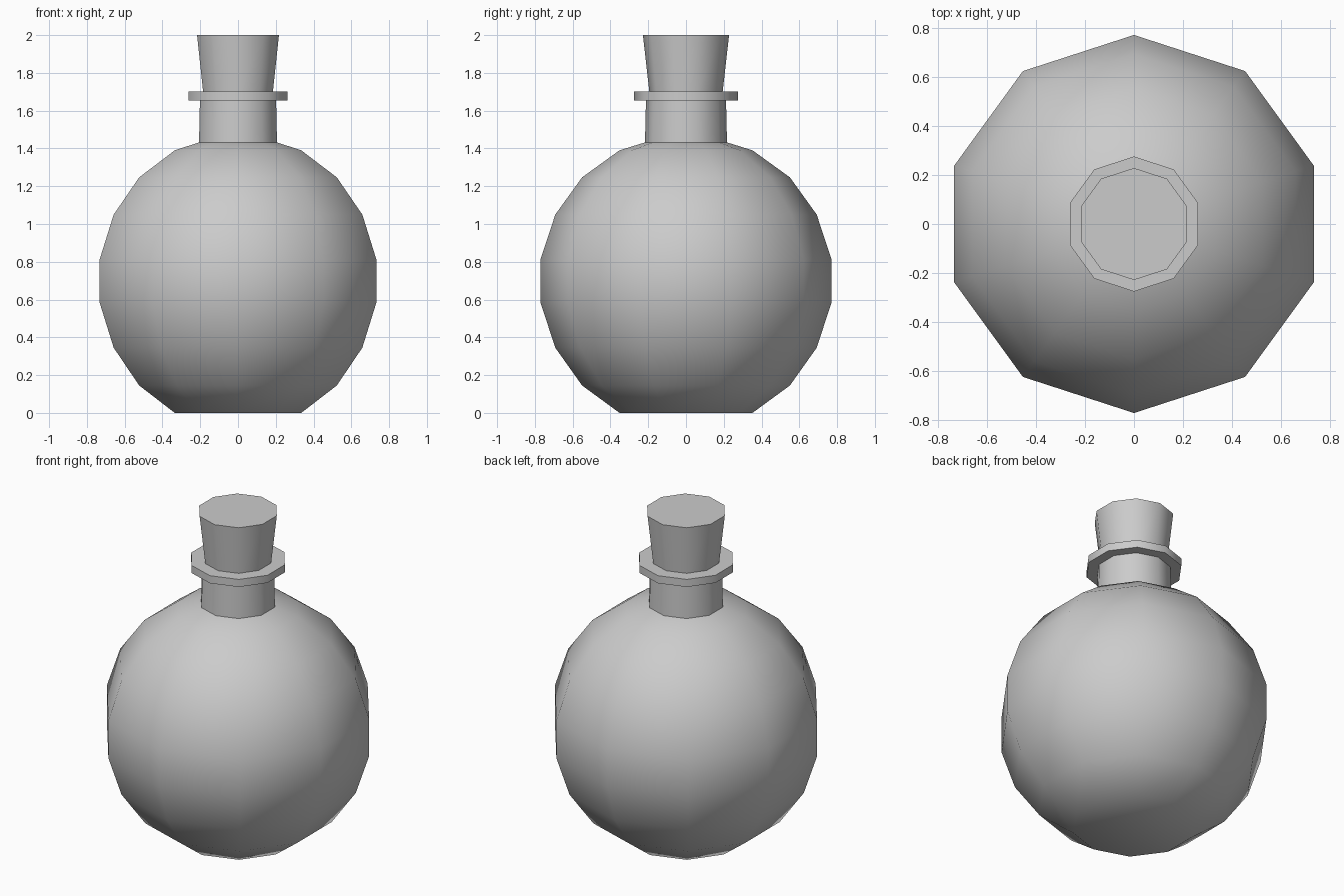
import bpy, bmesh, math

if "Cube" in bpy.data.objects:
    bpy.data.objects.remove(bpy.data.objects["Cube"])

SIDES = 10


def lathe(name, profile):
    """Spin a (radius, height) profile into a closed ten-sided solid."""
    bm = bmesh.new()
    rings = []
    for r, z in profile:
        ring = []
        for i in range(SIDES):
            a = math.pi / 2 + 2 * math.pi * i / SIDES
            ring.append(bm.verts.new((r * math.cos(a), r * math.sin(a), z)))
        rings.append(ring)
    for low, high in zip(rings, rings[1:]):
        for i in range(SIDES):
            j = (i + 1) % SIDES
            bm.faces.new((low[i], low[j], high[j], high[i]))
    bm.faces.new(rings[0][::-1])
    bm.faces.new(rings[-1])
    bmesh.ops.recalc_face_normals(bm, faces=bm.faces)
    mesh = bpy.data.meshes.new(name)
    bm.to_mesh(mesh)
    bm.free()
    obj = bpy.data.objects.new(name, mesh)
    bpy.context.collection.objects.link(obj)
    # smooth the shallow facets, keep the rims sharp
    bpy.ops.object.select_all(action='DESELECT')
    obj.select_set(True)
    bpy.context.view_layer.objects.active = obj
    bpy.ops.object.shade_smooth_by_angle(angle=math.radians(42))
    return obj


# Round flask with neck and flared lip
lathe("bottle", [
    (0.352, 0.0), (0.55, 0.145), (0.692, 0.345), (0.77, 0.583),
    (0.77, 0.813), (0.692, 1.05), (0.55, 1.247), (0.352, 1.39),
    (0.217, 1.432), (0.212, 1.655), (0.275, 1.655), (0.275, 1.702),
    (0.195, 1.702),
])

# Tapered cork, widest at the top
lathe("stopper", [(0.193, 1.69), (0.228, 2.0)])
